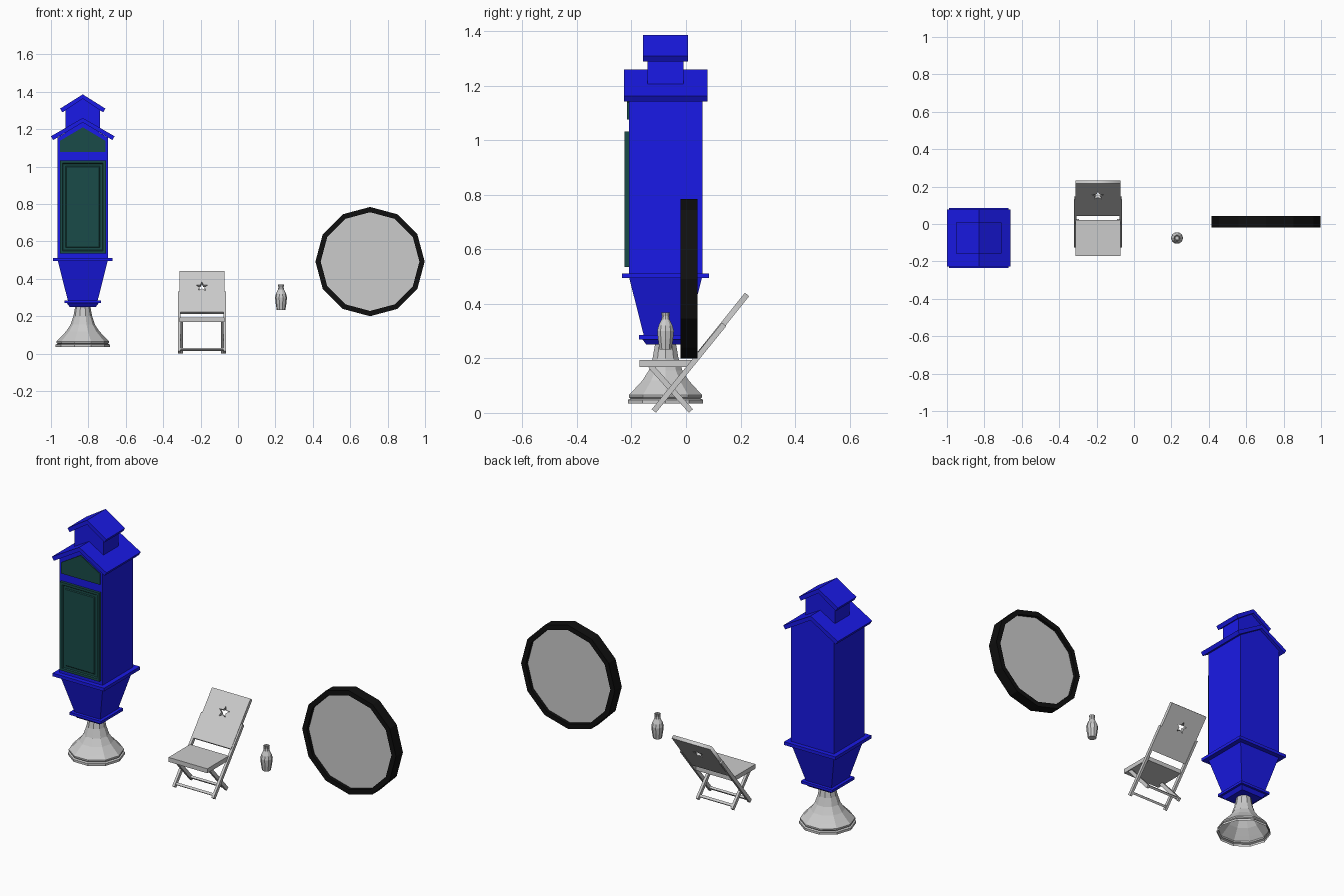
import bpy, bmesh, math
from mathutils import Vector

if "Cube" in bpy.data.objects:
    bpy.data.objects.remove(bpy.data.objects["Cube"])


def material(name, rgb):
    m = bpy.data.materials.new(name)
    m.diffuse_color = (*rgb, 1)
    m.use_nodes = True
    m.node_tree.nodes["Principled BSDF"].inputs["Base Color"].default_value = m.diffuse_color
    return m


BLUE = material("blue_paint", (0.01, 0.01, 0.8))
GREEN = material("dark_green", (0.01, 0.07, 0.065))
BLACK = material("black_frame", (0.005, 0.005, 0.005))


def finish(name, bm, mat=None):
    bmesh.ops.recalc_face_normals(bm, faces=bm.faces)
    me = bpy.data.meshes.new(name)
    bm.to_mesh(me)
    bm.free()
    ob = bpy.data.objects.new(name, me)
    bpy.context.collection.objects.link(ob)
    if mat:
        me.materials.append(mat)
    return ob


def prism(name, pts, axis, a, b, mat=None):
    """Extrude a 2D outline along x (points are y,z) or y (points are x,z)."""
    bm = bmesh.new()
    place = (lambda p, t: (t, p[0], p[1])) if axis == "x" else (lambda p, t: (p[0], t, p[1]))
    lo = [bm.verts.new(place(p, a)) for p in pts]
    hi = [bm.verts.new(place(p, b)) for p in pts]
    bm.faces.new(lo)
    bm.faces.new(hi)
    for i in range(len(pts)):
        j = (i + 1) % len(pts)
        bm.faces.new((lo[i], lo[j], hi[j], hi[i]))
    return finish(name, bm, mat)


def stack(name, cx, cy, sides, profile, mat=None, turn=0.0, caps=(True, True), close=False):
    """Stack of regular polygons given as (radius, z)."""
    bm = bmesh.new()
    angles = [turn + math.tau * k / sides for k in range(sides)]
    rings = [[bm.verts.new((cx + r * math.cos(a), cy + r * math.sin(a), z)) for a in angles]
             for r, z in profile]
    pairs = list(zip(rings, rings[1:])) + ([(rings[-1], rings[0])] if close else [])
    for lo, hi in pairs:
        for i in range(sides):
            j = (i + 1) % sides
            bm.faces.new((lo[i], lo[j], hi[j], hi[i]))
    for ring, cap in ((rings[0], caps[0]), (rings[-1], caps[1])):
        if cap:
            bm.faces.new(ring)
    return finish(name, bm, mat)


def square(name, profile, mat):
    """Square stack of the cabinet, given as (half width, z)."""
    return stack(name, CX, CY, 4, [(h * math.sqrt(2), z) for h, z in profile], mat, math.pi / 4)


def roof(name, half, eave, ridge, depth):
    t = 0.024
    pts = [(-half, eave), (0, ridge), (half, eave), (half - 0.012, eave - 0.02),
           (0, ridge - t), (-half + 0.012, eave - 0.02)]
    prism(name, [(CX + x, z) for x, z in pts], "y", CY - depth, CY + depth, BLUE)


def gabled(name, half, z0, z1, apex, ya, yb, mat):
    pts = [(-half, z0), (half, z0), (half, z1), (0, apex), (-half, z1)]
    prism(name, [(CX + x, z) for x, z in pts], "y", ya, yb, mat)


# Cabinet
CX, CY = -0.83, -0.075
stack("pedestal", CX, CY, 10,
      [(0.145, 0.035), (0.145, 0.048), (0.135, 0.052), (0.141, 0.058), (0.141, 0.066),
       (0.122, 0.085), (0.09, 0.118), (0.065, 0.155), (0.05, 0.2), (0.04, 0.255)],
      caps=(False, True))
square("lower_collar", [(0.07, 0.25), (0.085, 0.27)], BLUE)
square("lower_ledge", [(0.098, 0.27), (0.098, 0.285)], BLUE)
square("tapered_base", [(0.08, 0.285), (0.133, 0.494)], BLUE)
square("upper_ledge", [(0.16, 0.494), (0.16, 0.512)], BLUE)
gabled("cabinet_body", 0.134, 0.512, 1.155, 1.237, CY - 0.135, CY + 0.135, BLUE)
roof("main_roof", 0.17, 1.162, 1.26, 0.153)
gabled("cupola_body", 0.091, 1.19, 1.302, 1.362, CY - 0.066, CY + 0.066, BLUE)
roof("cupola_roof", 0.121, 1.31, 1.386, 0.083)
gabled("gable_panel", 0.121, 1.077, 1.138, 1.21, CY - 0.142, CY - 0.13, GREEN)

# Door with stepped panel
door = prism("door", [(CX - 0.123, 0.535), (CX + 0.123, 0.535), (CX + 0.123, 1.033),
                      (CX - 0.123, 1.033)], "y", CY - 0.15, CY - 0.13, GREEN)
bm = bmesh.new()
bm.from_mesh(door.data)
front = [min(bm.faces, key=lambda f: f.calc_center_median().y)]
for width, depth in ((0.02, 0), (0.006, -0.006), (0.018, 0), (0.006, 0.004)):
    bmesh.ops.inset_region(bm, faces=front, thickness=width, depth=depth)
bm.to_mesh(door.data)
bm.free()

# Folding chair
SX = -0.193


def beam(name, p, q, xa, xb, thick=0.02):
    p, q = Vector(p), Vector(q)
    d = (q - p).normalized() * thick / 2
    n = Vector((-d.y, d.x))
    prism(name, [p + n, p - n, q - n, q + n], "x", SX + xa, SX + xb)


for label, s in (("left", -1), ("right", 1)):
    beam(label + "_long_rail", (-0.118, 0.007), (0.14, 0.325), s * 0.115, s * 0.129)
    beam(label + "_short_leg", (0.018, 0.007), (-0.13, 0.172), s * 0.101, s * 0.115)
beam("front_foot_bar", (-0.11, 0.017), (-0.102, 0.027), -0.115, 0.115, 0.012)
beam("rear_foot_bar", (0.009, 0.017), (0.0, 0.027), -0.101, 0.101, 0.012)
beam("seat", (-0.17, 0.181), (0.022, 0.181), -0.121, 0.121, 0.025)

# Chair back with star cut-out
cu = bpy.data.curves.new("chair_back", "CURVE")
cu.dimensions = "2D"
cu.fill_mode = "BOTH"
cu.extrude = 0.01
panel = [(-0.12, -0.139), (0.12, -0.139), (0.12, 0.139), (-0.12, 0.139)]
star = []
for k in range(10):
    r = 0.033 if k % 2 == 0 else 0.014
    a = math.pi / 2 + k * math.pi / 5
    star.append((r * math.cos(a), 0.034 + r * math.sin(a)))
for outline in (panel, star):
    sp = cu.splines.new("POLY")
    sp.points.add(len(outline) - 1)
    for pt, (x, y) in zip(sp.points, outline):
        pt.co = (x, y, 0, 1)
    sp.use_cyclic_u = True
back = bpy.data.objects.new("chair_back", cu)
bpy.context.collection.objects.link(back)
back.location = (SX, 0.137, 0.326)
back.rotation_euler.x = math.atan2(0.217, 0.174)
bpy.context.view_layer.objects.active = back
back.select_set(True)
bpy.ops.object.convert(target="MESH")

# Vase
stack("vase", 0.23, -0.075, 10,
      [(0.023, 0.233), (0.029, 0.27), (0.032, 0.3), (0.027, 0.32), (0.016, 0.342),
       (0.014, 0.355), (0.017, 0.369), (0.012, 0.369), (0.01, 0.345)])

# Round mirror: built flat, then stood upright
frame = stack("mirror_frame", 0, 0, 12,
              [(0.292, -0.031), (0.292, 0.031), (0.264, 0.031), (0.264, -0.031)],
              BLACK, caps=(False, False), close=True)
glass = stack("mirror_glass", 0, 0, 12, [(0.268, -0.012), (0.268, 0.012)])
for ob in (frame, glass):
    ob.location = (0.706, 0.011, 0.492)
    ob.rotation_euler.x = math.pi / 2
